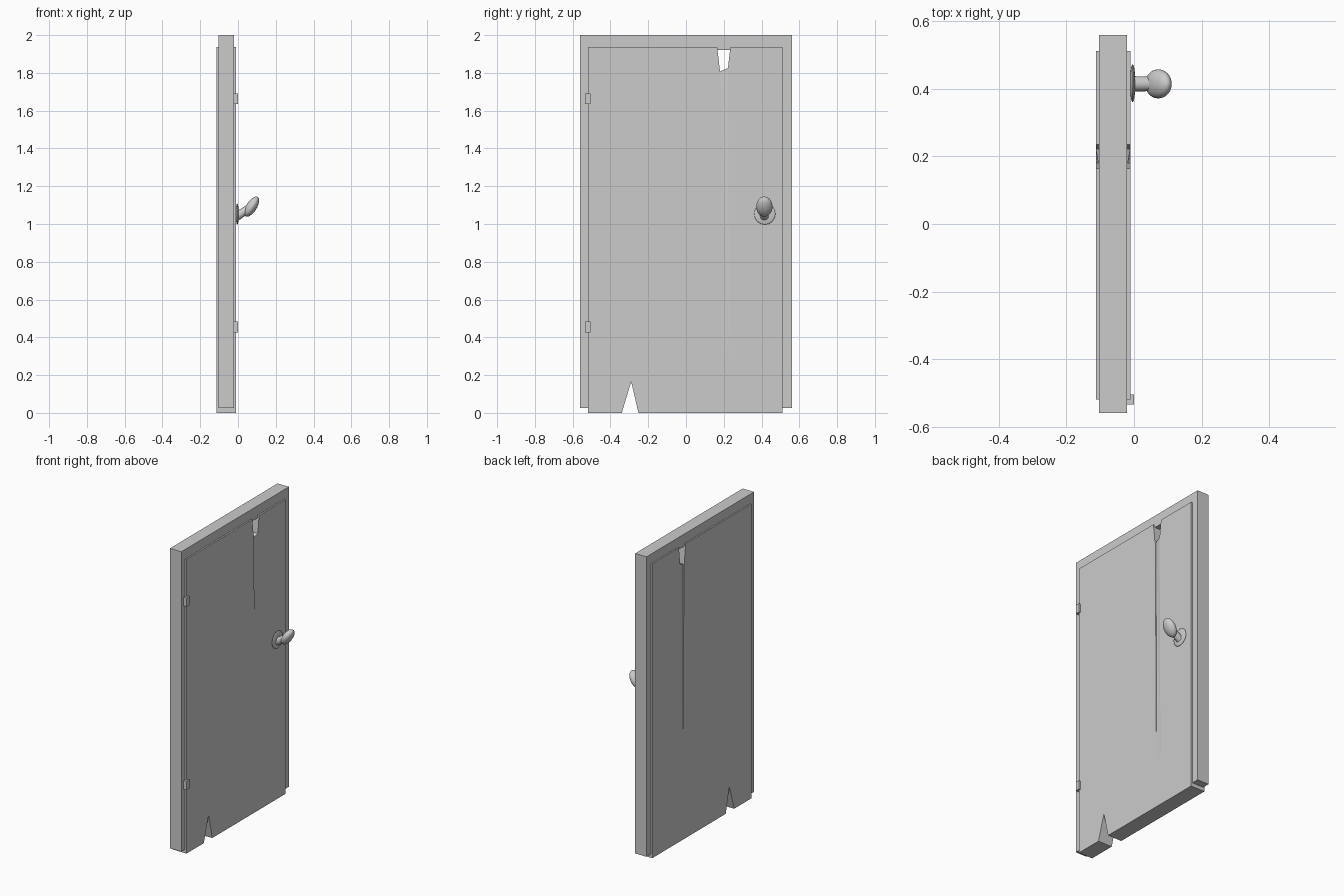
import bpy, bmesh, math
from mathutils import Matrix, Vector

if "Cube" in bpy.data.objects:
    bpy.data.objects.remove(bpy.data.objects["Cube"])


def finish(bm, name):
    bmesh.ops.recalc_face_normals(bm, faces=bm.faces)
    me = bpy.data.meshes.new(name)
    bm.to_mesh(me)
    bm.free()
    ob = bpy.data.objects.new(name, me)
    bpy.context.collection.objects.link(ob)
    return ob


def slab(name, profile, x0, x1):
    """Extrude a (y, z) outline from x0 to x1."""
    bm = bmesh.new()
    face = bm.faces.new([bm.verts.new((x0, y, z)) for y, z in profile])
    ext = bmesh.ops.extrude_face_region(bm, geom=[face])
    moved = [v for v in ext["geom"] if isinstance(v, bmesh.types.BMVert)]
    bmesh.ops.translate(bm, verts=moved, vec=(x1 - x0, 0, 0))
    return finish(bm, name)


def smooth(ob):
    bpy.ops.object.select_all(action='DESELECT')
    ob.select_set(True)
    bpy.context.view_layer.objects.active = ob
    bpy.ops.object.shade_smooth_by_angle(angle=math.radians(40))


def ellipsoid(name, loc, radii, tilt=0):
    bm = bmesh.new()
    mat = (Matrix.Translation(loc) @ Matrix.Rotation(tilt, 4, 'Y')
           @ Matrix.Diagonal((*radii, 1)))
    bmesh.ops.create_uvsphere(bm, u_segments=32, v_segments=16, radius=1, matrix=mat)
    ob = finish(bm, name)
    smooth(ob)
    return ob


# Door frame: three-sided surround
slab("door_frame", [(-0.56, 0.025), (-0.56, 2.0), (0.56, 2.0), (0.56, 0.025),
                    (0.51, 0.025), (0.51, 1.92), (-0.515, 1.92), (-0.515, 0.025)],
     -0.104, -0.021)

# Door panel with broken notches at top and bottom
X0, X1 = -0.113, -0.011
door = slab("door_panel", [(-0.52, 0), (-0.34, 0), (-0.29, 0.165), (-0.252, 0),
                           (0.512, 0), (0.512, 1.938), (0.235, 1.938), (0.222, 1.825),
                           (0.18, 1.808), (0.165, 1.938), (-0.52, 1.938)], X0, X1)

# Tapering split running down from the top notch on both faces
for name, xs, s in (("split_cutter_a", X1, 1), ("split_cutter_b", X0, -1)):
    bm = bmesh.new()
    for z, d, y0, y1 in ((1.86, 0.007, 0.182, 0.222), (0.3, 0.0005, 0.193, 0.23)):
        for off, y in ((-d, y0), (0, y1), (0.02, y1), (0.02, y0)):
            bm.verts.new((xs + s * off, y, z))
    bmesh.ops.convex_hull(bm, input=bm.verts[:])
    cutter = finish(bm, name)
    cutter.hide_render = True
    cutter.hide_set(True)
    mod = door.modifiers.new("split", 'BOOLEAN')
    mod.operation = 'DIFFERENCE'
    mod.solver = 'EXACT'
    mod.object = cutter

# Hinges
for i, z in enumerate((0.455, 1.663)):
    slab(f"hinge_{i + 1}", [(-0.535, z - 0.029), (-0.505, z - 0.029),
                            (-0.505, z + 0.029), (-0.535, z + 0.029)], -0.022, 0.0)

# Handle: rosette plate, angled neck and tilted oval knob
ellipsoid("handle_rosette", (-0.004, 0.417, 1.053), (0.008, 0.056, 0.056))
a, b = Vector((-0.006, 0.415, 1.04)), Vector((0.06, 0.415, 1.085))
bm = bmesh.new()
rot = (b - a).to_track_quat('Z', 'Y').to_matrix().to_4x4()
bmesh.ops.create_cone(bm, cap_ends=True, segments=24, radius1=0.023, radius2=0.021,
                      depth=(b - a).length, matrix=Matrix.Translation((a + b) / 2) @ rot)
smooth(finish(bm, "handle_neck"))
ellipsoid("handle_knob", (0.072, 0.415, 1.092), (0.028, 0.043, 0.06), math.radians(32))
